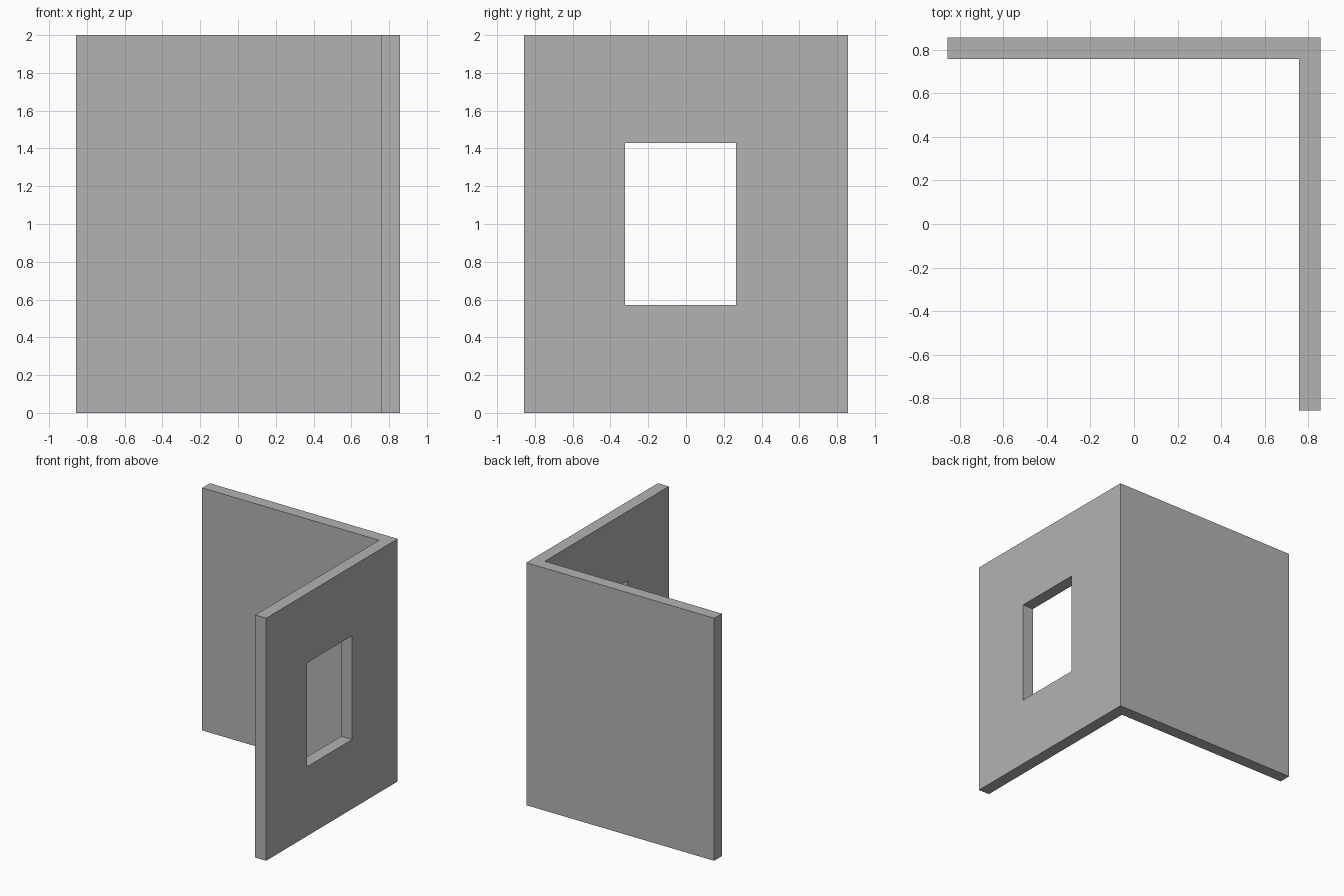
import bpy
import bmesh

default = bpy.data.objects.get("Cube")
if default:
    bpy.data.objects.remove(default, do_unlink=True)

HALF, THICK, HEIGHT = 0.857, 0.1, 2.0
INNER = HALF - THICK

plaster = bpy.data.materials.new("grey_plaster")
plaster.use_nodes = True
grey = (0.45, 0.45, 0.45, 1)
plaster.diffuse_color = grey
plaster.node_tree.nodes["Principled BSDF"].inputs["Base Color"].default_value = grey


def prism(name, outline, bottom, top):
    """Extrude a floor-plan outline upward into a solid."""
    bm = bmesh.new()
    base = bm.faces.new([bm.verts.new((x, y, bottom)) for x, y in outline])
    lifted = bmesh.ops.extrude_face_region(bm, geom=[base])["geom"]
    verts = [v for v in lifted if isinstance(v, bmesh.types.BMVert)]
    bmesh.ops.translate(bm, verts=verts, vec=(0, 0, top - bottom))
    bmesh.ops.recalc_face_normals(bm, faces=bm.faces)
    mesh = bpy.data.meshes.new(name)
    bm.to_mesh(mesh)
    bm.free()
    mesh.materials.append(plaster)
    obj = bpy.data.objects.new(name, mesh)
    bpy.context.collection.objects.link(obj)
    return obj


# Back wall and left wall as one L-shaped solid
walls = prism("corner_walls", [(-HALF, HALF), (-HALF, INNER), (INNER, INNER),
                               (INNER, -HALF), (HALF, -HALF), (HALF, HALF)], 0, HEIGHT)

# Window opening through the left wall
near, far = -0.322, 0.264
cutter = prism("window_cutter", [(INNER - THICK, near), (HALF + THICK, near),
                                 (HALF + THICK, far), (INNER - THICK, far)], 0.572, 1.428)
cutter.hide_render = True

opening = walls.modifiers.new("window_opening", 'BOOLEAN')
opening.operation = 'DIFFERENCE'
opening.solver = 'EXACT'
opening.object = cutter

bpy.context.view_layer.objects.active = walls
bpy.ops.object.modifier_apply(modifier=opening.name)
bpy.data.objects.remove(cutter, do_unlink=True)
